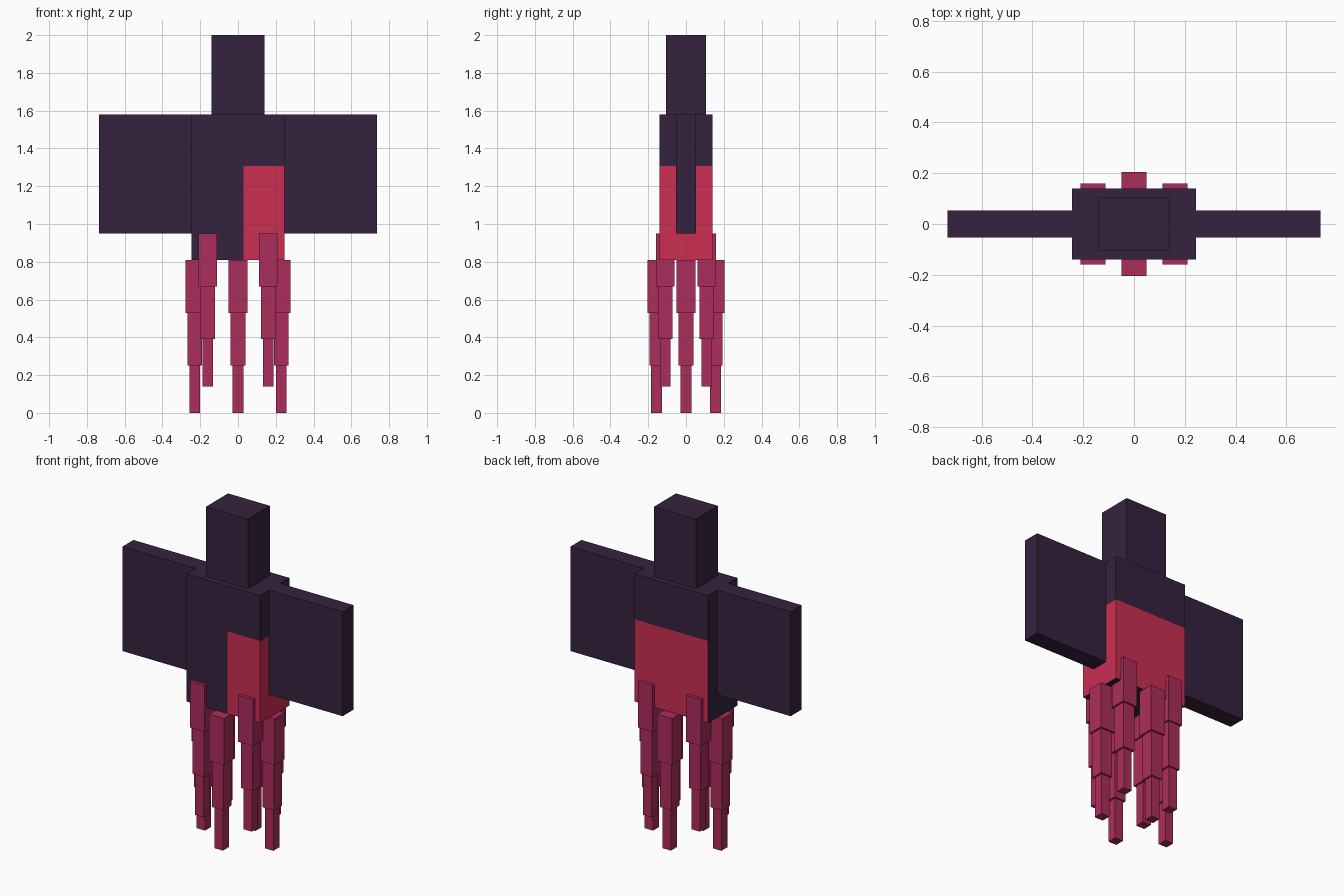
import bpy
import bmesh
import math
from mathutils import Matrix, Vector

cube = bpy.data.objects.get("Cube")
if cube:
    bpy.data.objects.remove(cube, do_unlink=True)


def material(name, rgb):
    mat = bpy.data.materials.new(name)
    mat.use_nodes = True
    mat.diffuse_color = (*rgb, 1)
    mat.node_tree.nodes["Principled BSDF"].inputs["Base Color"].default_value = (*rgb, 1)
    return mat


def add_box(bm, low, high):
    low, high = Vector(low), Vector(high)
    place = Matrix.Translation((low + high) / 2) @ Matrix.Diagonal((*(high - low), 1))
    bmesh.ops.create_cube(bm, size=1, matrix=place)


def finish(bm, name, *mats):
    mesh = bpy.data.meshes.new(name)
    bm.to_mesh(mesh)
    bm.free()
    for mat in mats:
        mesh.materials.append(mat)
    obj = bpy.data.objects.new(name, mesh)
    bpy.context.collection.objects.link(obj)
    return obj


dark = material("dark purple", (0.036, 0.016, 0.050))
red = material("crimson", (0.597, 0.027, 0.084))
magenta = material("magenta", (0.413, 0.027, 0.107))

BODY_X, BODY_Y = 0.245, 0.14
BODY_LOW, BODY_TOP = 0.81, 1.58
PATCH_TOP, PATCH_X = 1.306, 0.029

# Head
bm = bmesh.new()
add_box(bm, (-0.14, -0.105, BODY_TOP), (0.14, 0.105, 2))
finish(bm, "head", dark)

# Body, with a red lower patch wrapping the back, left side and part of the front
bm = bmesh.new()
add_box(bm, (-BODY_X, -BODY_Y, BODY_LOW), (BODY_X, BODY_Y, BODY_TOP))
for point, normal in (((0, 0, PATCH_TOP), (0, 0, 1)), ((PATCH_X, 0, 0), (1, 0, 0))):
    bmesh.ops.bisect_plane(bm, geom=bm.verts[:] + bm.edges[:] + bm.faces[:],
                           plane_co=point, plane_no=normal)
bm.normal_update()
for face in bm.faces:
    centre, n = face.calc_center_median(), face.normal
    front_patch = n.y < -0.5 and centre.x > PATCH_X
    if centre.z < PATCH_TOP and (n.x > 0.5 or n.y > 0.5 or front_patch):
        face.material_index = 1
finish(bm, "body", dark, red)

# Flat side wings
for side, name in ((1, "left_wing"), (-1, "right_wing")):
    bm = bmesh.new()
    x_range = sorted((side * BODY_X, side * 0.735))
    add_box(bm, (x_range[0], -0.0525, 0.95), (x_range[1], 0.0525, BODY_TOP))
    finish(bm, name, dark)

# Ring of eight tapering tentacles, alternately raised
SEGMENTS = ((0.049, 0.53, 0.81), (0.0385, 0.25, 0.53), (0.028, 0, 0.25))
for i in range(8):
    angle = i * math.pi / 4
    x, y = 0.228 * math.cos(angle), 0.156 * math.sin(angle)
    lift = 0.14 * (i % 2)
    bm = bmesh.new()
    for half, low, high in SEGMENTS:
        add_box(bm, (x - half, y - half, low + lift), (x + half, y + half, high + lift))
    finish(bm, f"tentacle_{i + 1}", magenta)
